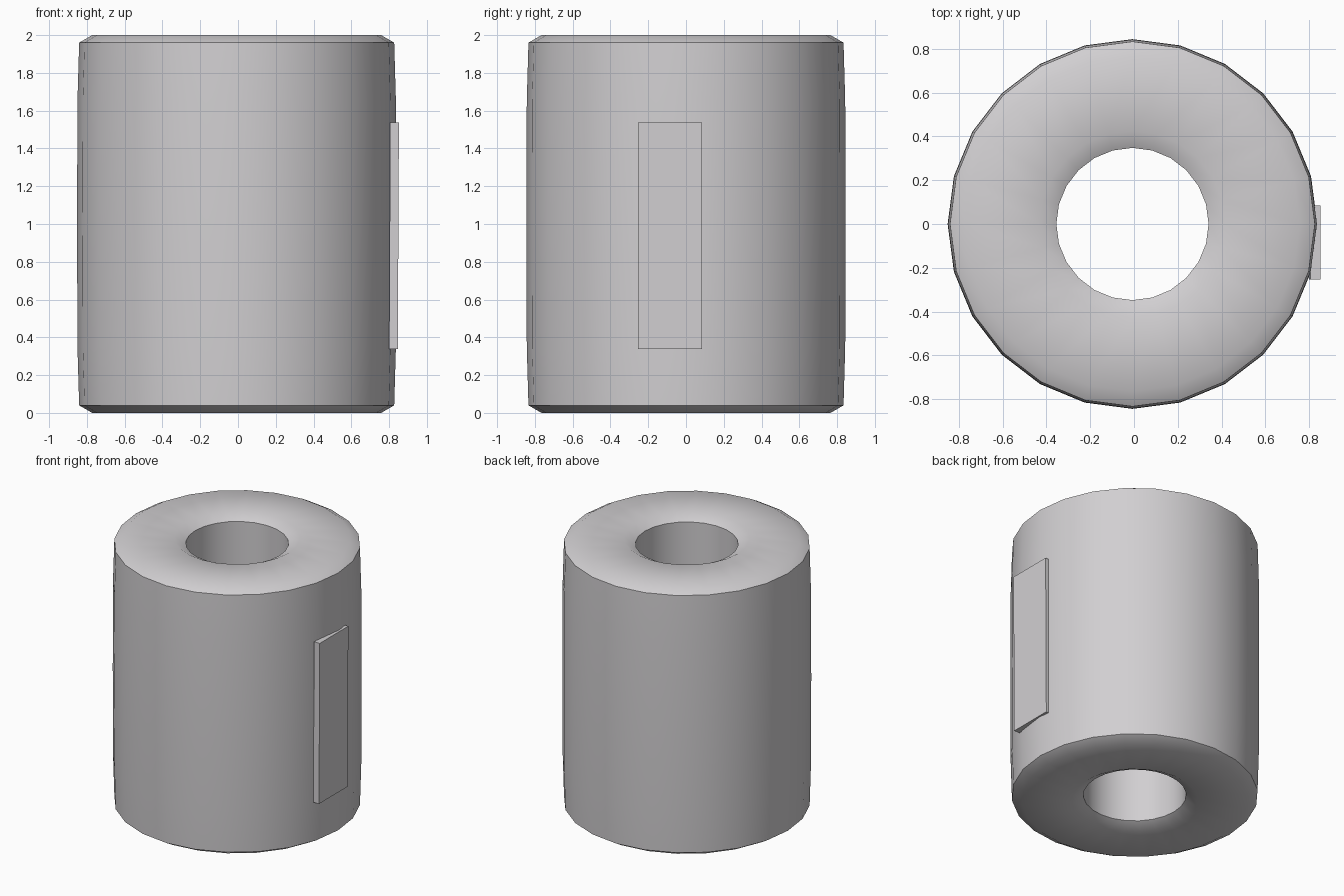
import bpy, bmesh, math

if "Cube" in bpy.data.objects:
    bpy.data.objects.remove(bpy.data.objects["Cube"])

paper = bpy.data.materials.new("pale_grey_paper")
paper.diffuse_color = (0.64, 0.625, 0.64, 1)
paper.use_nodes = True
paper.node_tree.nodes["Principled BSDF"].inputs["Base Color"].default_value = paper.diffuse_color


def add_object(name, bm, angle):
    bmesh.ops.recalc_face_normals(bm, faces=bm.faces)
    mesh = bpy.data.meshes.new(name)
    bm.to_mesh(mesh)
    bm.free()
    obj = bpy.data.objects.new(name, mesh)
    bpy.context.collection.objects.link(obj)
    mesh.materials.append(paper)
    bpy.ops.object.select_all(action='DESELECT')
    obj.select_set(True)
    bpy.context.view_layer.objects.active = obj
    bpy.ops.object.shade_smooth_by_angle(angle=math.radians(angle))
    return obj


# Hollow roll: closed profile (radius, height) turned around the z axis
SIDES = 24
lower = [(0.348, 0.04), (0.425, 0.0), (0.765, 0.0), (0.834, 0.04), (0.843, 0.35)]
profile = lower + [(0.845, 1.0)] + [(r, 2 - z) for r, z in reversed(lower)]
bm = bmesh.new()
rings = []
for i in range(SIDES):
    a = 2 * math.pi * i / SIDES
    rings.append([bm.verts.new((r * math.cos(a) - 0.007, r * math.sin(a), z))
                  for r, z in profile])
n = len(profile)
for i in range(SIDES):
    p, q = rings[i], rings[(i + 1) % SIDES]
    for j in range(n):
        k = (j + 1) % n
        bm.faces.new((p[j], q[j], q[k], p[k]))
add_object("hollow_roll", bm, 40)

# Thin end flap on the right side, leaning very slightly outwards at the top
bm = bmesh.new()
bmesh.ops.create_cube(bm, size=1)
for v in bm.verts:
    z = 0.938 + v.co.z * 1.2
    v.co = (0.826 + v.co.x * 0.046 + (z - 0.938) * 0.005,
            -0.084 + v.co.y * 0.338, z)
add_object("end_flap", bm, 30)
